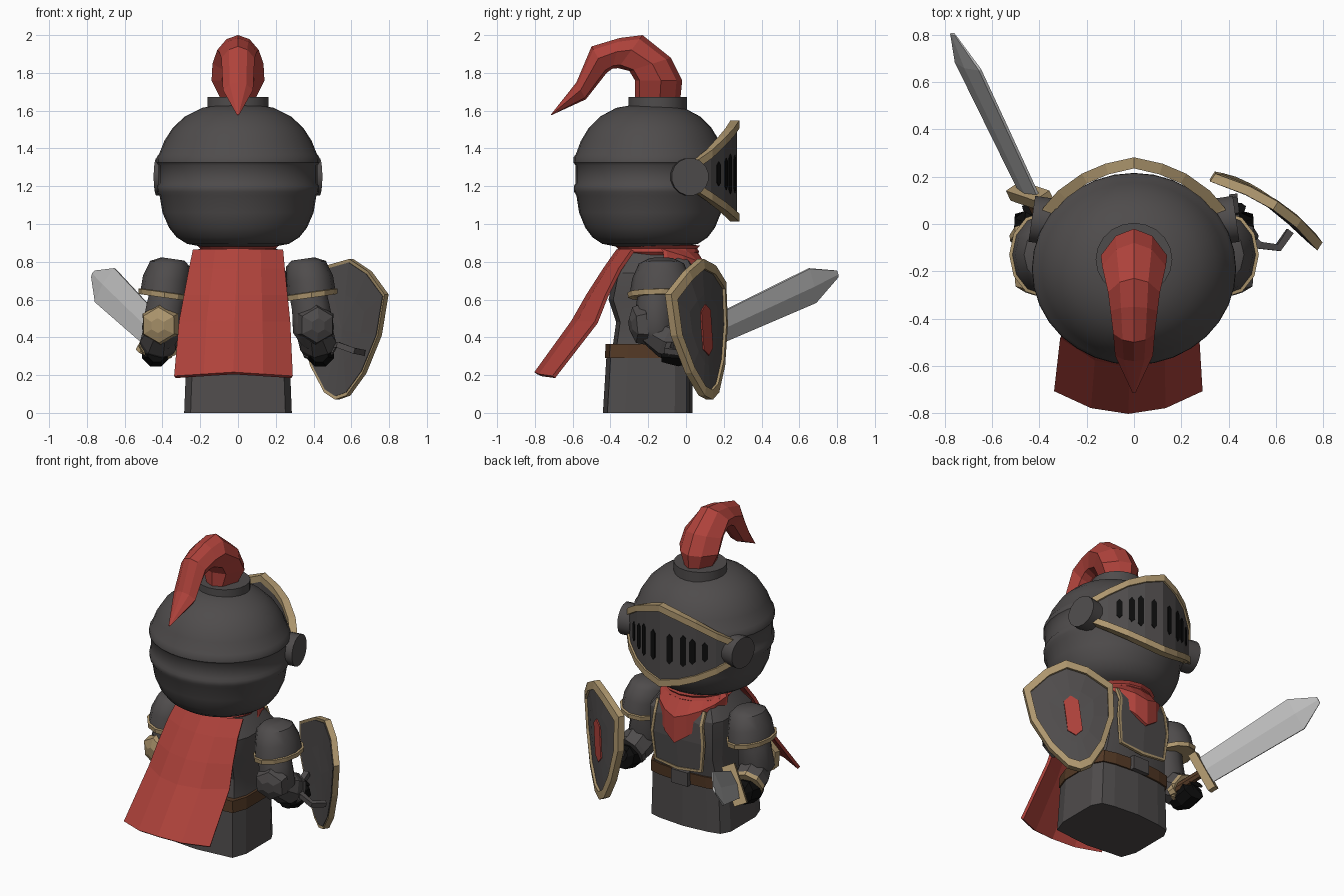
import bpy, bmesh, math
from mathutils import Vector as V

if "Cube" in bpy.data.objects:
    bpy.data.objects.remove(bpy.data.objects["Cube"])

def mat(name, r, g, b):
    m = bpy.data.materials.new(name)
    m.diffuse_color = (r, g, b, 1)
    m.use_nodes = True
    m.node_tree.nodes["Principled BSDF"].inputs["Base Color"].default_value = m.diffuse_color
    return m

IRON = mat("dark iron", .078, .072, .072)
RED = mat("red cloth", .43, .055, .044)
GOLD = mat("dull gold", .42, .305, .155)
STEEL = mat("pale steel", .50, .50, .50)
BROWN = mat("brown leather", .085, .04, .018)
BLACK = mat("black", .004, .004, .004)

def build(name, verts, faces, m, smooth=None):
    me = bpy.data.meshes.new(name)
    me.from_pydata([tuple(v) for v in verts], [], faces)
    bm = bmesh.new()
    bm.from_mesh(me)
    bmesh.ops.recalc_face_normals(bm, faces=bm.faces)
    bm.to_mesh(me)
    bm.free()
    me.materials.append(m)
    ob = bpy.data.objects.new(name, me)
    bpy.context.collection.objects.link(ob)
    if smooth:
        bpy.ops.object.select_all(action='DESELECT')
        ob.select_set(True)
        bpy.context.view_layer.objects.active = ob
        bpy.ops.object.shade_smooth_by_angle(angle=math.radians(smooth))
    return ob

def loft(name, rings, m, smooth=None, cyclic=False):
    """Skin equal-length closed rings; cap the ends unless cyclic."""
    n, k = len(rings[0]), len(rings)
    faces = []
    for i in range(k if cyclic else k - 1):
        a, b = i * n, (i + 1) % k * n
        faces += [(a + j, a + (j + 1) % n, b + (j + 1) % n, b + j) for j in range(n)]
    if not cyclic:
        faces += [tuple(range(n)), tuple(range((k - 1) * n, k * n))]
    return build(name, [v for r in rings for v in r], faces, m, smooth)

def ellipse(cx, cy, z, rx, ry, n, slope=0):
    return [V((cx + rx * math.cos(t), cy + ry * math.sin(t), z + slope * rx * math.cos(t)))
            for t in (2 * math.pi * i / n for i in range(n))]

def sweep(name, pts, radii, m, n=8, smooth=None):
    pts, rings = [V(p) for p in pts], []
    for i, p in enumerate(pts):
        t = (pts[min(i + 1, len(pts) - 1)] - pts[max(i - 1, 0)]).normalized()
        s = t.cross(V((0, 1, 0)) if abs(t.y) < .9 else V((0, 0, 1))).normalized()
        o = s.cross(t)
        rings.append([p + radii[i] * (s * math.cos(a) + o * math.sin(a))
                      for a in (2 * math.pi * (j + .5) / n for j in range(n))])
    return loft(name, rings, m, smooth)

def box(name, o, ax, ay, az, m):
    """Box around o from three half-size axis vectors."""
    o, ax, ay, az = V(o), V(ax), V(ay), V(az)
    sq = ((-1, -1), (1, -1), (1, 1), (-1, 1))
    return loft(name, [[o + ax * i + ay * j + az * k for i, j in sq] for k in (-1, 1)], m)

# Helmet
prof = [(.88, .19), (.895, .27), (.93, .325), (.98, .365), (1.06, .40), (1.15, .415), (1.17, .428),
        (1.2, .43), (1.215, .42), (1.31, .42), (1.325, .432), (1.355, .43), (1.37, .418),
        (1.44, .39), (1.51, .345), (1.57, .28), (1.615, .19), (1.63, .1)]
loft("helmet", [ellipse(0, -.19, z, r, r * .94, 32) for z, r in prof], IRON, 40)
loft("plume_socket", [ellipse(0, -.15, z, .162, .155, 20, 0) for z in (1.58, 1.672)], IRON, 40)

# Plume: outer edge, inner edge, half width
plume = [(-.03, 1.66, -.27, 1.66, .09), (-.02, 1.76, -.27, 1.76, .14), (-.08, 1.88, -.30, 1.81, .135),
         (-.23, 2.0, -.36, 1.825, .11), (-.35, 1.985, -.39, 1.822, .10), (-.5, 1.94, -.42, 1.80, .088),
         (-.58, 1.75, -.53, 1.66, .08), (-.715, 1.58, -.715, 1.575, .006)]
rings = []
for oy, oz, iy, iz, w in plume:
    o, i = V((0, oy, oz)), V((0, iy, iz))
    X = V((w, 0, 0))
    a, b, c = o.lerp(i, .12), o.lerp(i, .45), o.lerp(i, .9)
    rings.append([o, a + X * .55, b + X, c + X * .6, i, c - X * .6, b - X, a - X * .55])
loft("plume", rings, RED)

# Visor: angle from the front, radius, top and bottom heights
half = [(0, .44, 1.54, 1.02), (16, .43, 1.50, 1.045), (30, .43, 1.455, 1.08),
        (46, .435, 1.385, 1.13), (58, .44, 1.335, 1.175), (68, .435, 1.305, 1.205)]
cols = [(-p, r, t, b) for p, r, t, b in half[:0:-1]] + half

def around(phi, r, z):
    a = math.radians(phi)
    return V((r * math.sin(a), -.17 + r * math.cos(a), z))

def band(name, rows, m):
    loft(name, [[around(p, ro, zt), around(p, ro, zb), around(p, ri, zb), around(p, ri, zt)]
                for p, ro, ri, zt, zb in rows], m)

band("visor", [(p, r, r - .03, t, b) for p, r, t, b in cols], IRON)
band("visor_top_trim", [(p, r + .012, r - .035, t + .008, t - .035) for p, r, t, b in cols], GOLD)
band("visor_bottom_trim", [(p, r + .012, r - .035, b + .035, b - .008) for p, r, t, b in cols], GOLD)
for s in (-1, 1):
    for phi, h in ((8, .10), (19.5, .105), (27, .085), (37, .065)):
        # Eye slit on the visor panel that holds it
        k = next(i for i in range(5) if half[i][0] <= phi < half[i + 1][0])
        p0, p1 = around(half[k][0], half[k][1], 0), around(half[k + 1][0], half[k + 1][1], 0)
        d = (p1 - p0).normalized()
        nrm = V((-d.y, d.x, 0))
        f = (phi - half[k][0]) / (half[k + 1][0] - half[k][0])
        c = p0.lerp(p1, f) + V((0, 0, 1.265))
        shape = [(-.018, -h + .02), (0, -h), (.018, -h + .02), (.018, h - .02), (0, h), (-.018, h - .02)]
        loft("eye_slit", [[V((s * q.x, q.y, q.z)) for q in
                           (c + d * u + nrm * e + V((0, 0, w)) for u, w in shape)]
                          for e in (-.003, .005)], BLACK)
    sweep("visor_hinge", [(s * .35, .01, 1.25), (s * .432, .022, 1.25)], [.1, .1], IRON, 16, 40)

# Body: twelve-sided outline lofted upward
right = [(0, 1), (.6, .97), (.88, .93), (1, .8), (1, .25), (.88, .05), (0, 0)]
outline = right + [(-x, y) for x, y in right[-2:0:-1]]

def body(name, rows, m, smooth=None):
    loft(name, [[V((x * w, y0 + (y1 - y0) * y, z)) for x, y in outline] for z, w, y0, y1 in rows], m, smooth)

body("skirt", [(0, .285, -.44, .035), (.32, .272, -.42, .035)], IRON)
body("belt", [(.29, .28, -.43, .045), (.365, .275, -.425, .05)], BROWN)
body("torso", [(.34, .262, -.39, .035), (.48, .245, -.37, .06), (.6, .26, -.41, .085), (.74, .26, -.38, .08),
               (.83, .2, -.31, .02), (.9, .14, -.28, -.02)], IRON, 25)
box("belt_buckle", (0, .055, .33), (.06, 0, 0), (0, .015, 0), (0, 0, .045), IRON)
chest = [(.17, .045, .80), (.17, .078, .72), (.185, .083, .6), (.165, .075, .42), (0, .08, .40)]
body_plate = chest + [(-x, y, z) for x, y, z in chest[-2::-1]]
build("chest_plate", [V(p) + V((0, .004, 0)) for p in body_plate] + [V((0, .10, .6)), V((0, .09, .76))],
      [(3, 4, 9, 2), (4, 5, 6, 9), (2, 9, 10, 1), (9, 6, 7, 10), (1, 10, 0), (10, 7, 8), (0, 10, 8)], IRON)
sweep("chest_trim", body_plate, [.013] * 9, GOLD, 4)

# Scarf and cape
loft("scarf_collar", [ellipse(0, -.15, z, rx, ry, 16) for z, rx, ry in
                      ((.835, .2, .2), (.852, .215, .22), (.87, .2, .21), (.885, .215, .225), (.895, .15, .15))], RED)
rings = []
for i in range(-4, 5):
    a, t = math.radians(i * 21), 1 - abs(i) / 4
    sx, cy = math.sin(a), math.cos(a)
    low = .80 - .22 * t
    up = V((.2 * sx, -.15 + .2 * cy, .87))
    mid = V((.225 * sx, -.13 + .255 * cy, (.86 + low) / 2 + .03))
    end = V((.22 * sx, -.12 + .245 * cy, low))
    ins = V((0, -.02, 0))
    rings.append([up, mid, end, end + ins, mid + ins, up + ins])
loft("scarf_front", rings, RED)
rows = [(.86, .235, -.36, -.28), (.76, .25, -.43, -.35), (.62, .27, -.52, -.42), (.48, .29, -.60, -.475), (.21, .31, -.795, -.70)]
verts, faces = [], []
for k, (z, w, yc, ye) in enumerate(rows):
    for j in range(5):
        u = (j - 2) / 2
        verts.append((u * w - .006 * k, yc + (ye - yc) * u * u, z - (.02 * abs(u) if k == 4 else 0)))
faces = [(k * 5 + j, k * 5 + j + 1, k * 5 + j + 6, k * 5 + j + 5) for k in range(4) for j in range(4)]
cape = build("cape", verts, faces, RED)
sol = cape.modifiers.new("thickness", 'SOLIDIFY')
sol.thickness, sol.offset = .02, 0

# Arms, mirrored
for s in (1, -1):
    loft("shoulder_guard", [ellipse(s * c, -.13, z, rx, ry, 12, s * .14) for z, c, rx, ry in
         ((.815, .345, .06, .07), (.79, .36, .105, .12), (.71, .378, .125, .155), (.62, .388, .13, .17))], IRON, 40)
    loft("shoulder_trim", [ellipse(s * .388, -.13, z, r, r + .04, 12, s * .14) for z, r in
         ((.615, .12), (.61, .137), (.638, .14), (.642, .12))], GOLD)
    sweep("upper_arm", [(s * .35, -.14, .72), (s * .385, -.16, .56), (s * .40, -.165, .44), (s * .405, -.13, .37)],
          [.10, .105, .115, .07], IRON, 10, 40)
    sweep("forearm", [(s * .405, -.19, .44), (s * .415, -.10, .39), (s * .425, -.04, .36)], [.08, .105, .095], IRON, 8)
    sweep("cuff_trim", [(s * .424, -.055, .366), (s * .428, -.03, .354)], [.102, .1], GOLD if s < 0 else IRON, 8)
    sweep("glove", [(s * .43, -.13, .315), (s * .435, -.05, .32), (s * .435, .03, .335), (s * .43, .065, .36)],
          [.05, .08, .075, .045], BLACK, 8)
    sweep("elbow_guard", [(s * .41, -.22, .47), (s * .42, -.275, .465), (s * .425, -.295, .462)],
          [.11, .095, .04], GOLD if s < 0 else IRON, 6)

# Sword
hilt = V((-.44, .12, .42))
D = V((-.32, .67, .31)).normalized()
W = V((.11, -.04, .19))
W = (W - D * W.dot(D)).normalized()
T = D.cross(W)
blade = [(0, .085, .02), (.66, .105, .02), (.82, .02, .008)]
loft("sword_blade", [[hilt + D * l + W * (w * i) + T * (t * j) for i, j in
                      ((-1, -.3), (0, -1), (1, -.3), (1, .3), (0, 1), (-1, .3))] for l, w, t in blade], STEEL)
box("sword_guard", hilt, D * .025, W * .125, T * .04, GOLD)
sweep("sword_grip", [hilt - D * .2, hilt], [.028, .028], BROWN, 8)
sweep("sword_pommel", [hilt - D * .24, hilt - D * .2], [.03, .042], GOLD, 8)

# Shield
C, Z = V((.56, .10, .44)), V((0, 0, 1))
N, U0 = V((.54, .84, 0)), V((.84, -.54, 0))
U, UP = U0 - Z * .12, Z + U0 * .12
edge = [(0, .375), (.13, .325), (.27, .22), (.25, 0), (.165, -.21), (.07, -.34), (0, -.37)]
edge += [(-u, v) for u, v in edge[-2:0:-1]]

def plate(pts, k, n):
    return [C + U * (u * k) + UP * (v * k) + N * (n - .6 * (u * k) ** 2) for u, v in pts]

loft("shield_board", [plate(edge, k, n) for k, n in
     ((.02, -.02), (.5, -.02), (.95, -.02), (.95, .01), (.5, .01), (.02, .01))], IRON)
loft("shield_rim", [plate(edge, k, n) for k, n in
     ((1, -.018), (1, .022), (.86, .026), (.86, -.01))], GOLD, cyclic=True)
gem = [(0, .135), (.045, .10), (.045, -.10), (0, -.135), (-.045, -.10), (-.045, .10)]
loft("shield_emblem", [plate(gem, 1, n) for n in (.008, .017)], RED)
sweep("shield_strap", [(.45, -.02, .36), (.53, -.09, .36), (.61, -.10, .33), (.66, -.03, .32)], [.022] * 4, IRON, 4)
sweep("shield_handle", [(.43, .03, .36), (.42, .12, .40)], [.025] * 2, IRON, 4)
